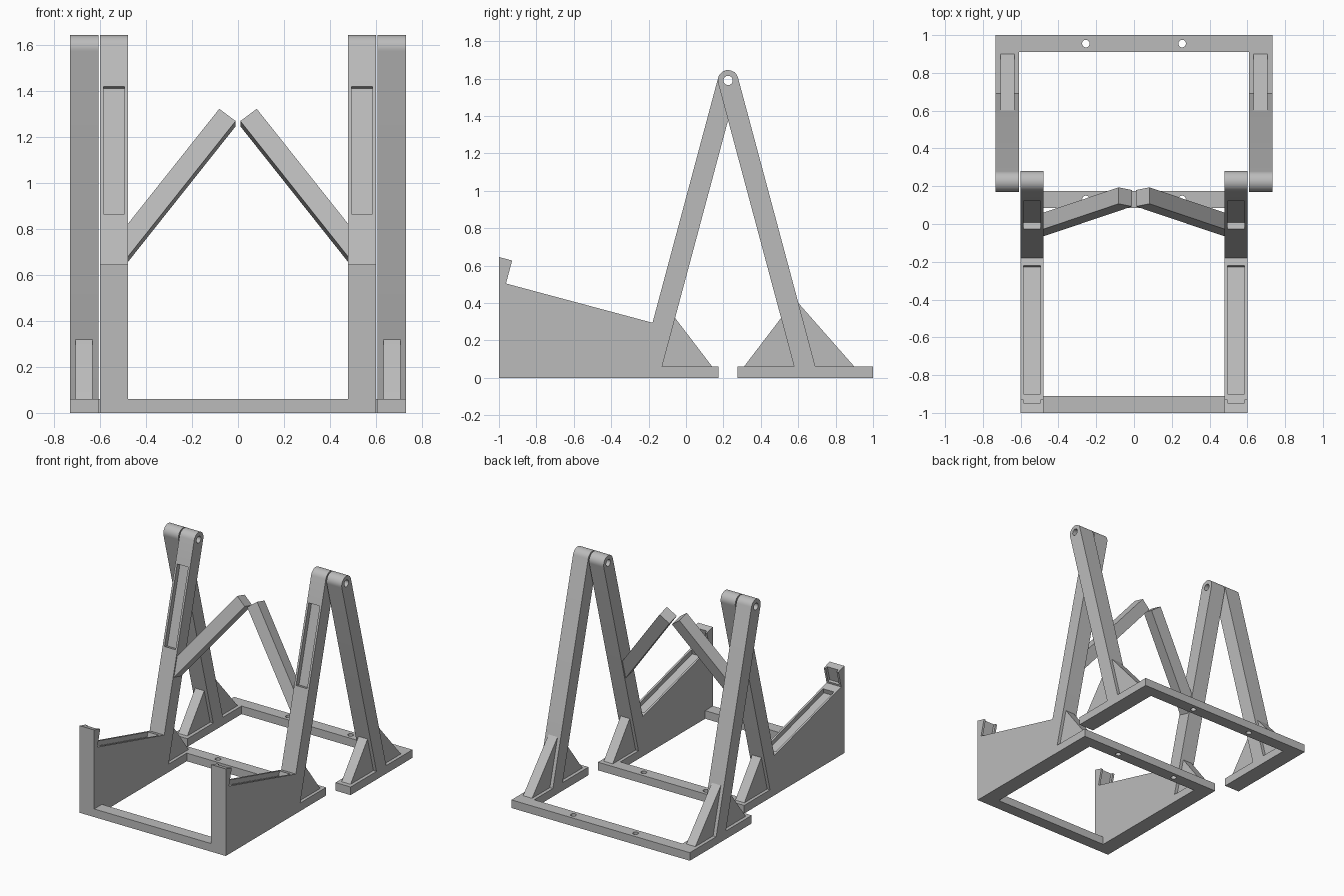
import bpy, bmesh, math
from mathutils import Matrix, Vector

cube = bpy.data.objects.get("Cube")
if cube:
    bpy.data.objects.remove(cube)

grey = bpy.data.materials.new("plain_grey")
grey.use_nodes = True
grey.diffuse_color = (0.5, 0.5, 0.5, 1)
grey.node_tree.nodes["Principled BSDF"].inputs["Base Color"].default_value = (0.5, 0.5, 0.5, 1)

LEAN = math.radians(15)
SIN, COS = math.sin(LEAN), math.cos(LEAN)
PIVOT_Y, PIVOT_Z, R = 0.225, 1.59, 0.055
BASE = 0.06


def leg_point(s, d):
    """Point at s along the front leg's axis and d across it."""
    return (PIVOT_Y + s * SIN + d * COS, PIVOT_Z + s * COS - d * SIN)


def finish(name, bm):
    bmesh.ops.recalc_face_normals(bm, faces=bm.faces)
    mesh = bpy.data.meshes.new(name)
    bm.to_mesh(mesh)
    bm.free()
    mesh.materials.append(grey)
    ob = bpy.data.objects.new(name, mesh)
    bpy.context.collection.objects.link(ob)
    return ob


def prism(name, outline, x0, x1):
    """Extrude a side outline (y, z) from x0 to x1."""
    bm = bmesh.new()
    face = bm.faces.new([bm.verts.new((x0, y, z)) for y, z in outline])
    ext = bmesh.ops.extrude_face_region(bm, geom=[face])["geom"]
    verts = [v for v in ext if isinstance(v, bmesh.types.BMVert)]
    bmesh.ops.translate(bm, verts=verts, vec=(x1 - x0, 0, 0))
    return finish(name, bm)


def block(name, x0, x1, y0, y1, z0, z1):
    return prism(name, [(y0, z0), (y1, z0), (y1, z1), (y0, z1)], x0, x1)


def cylinder(name, radius, length, matrix):
    bm = bmesh.new()
    bmesh.ops.create_cone(bm, cap_ends=True, segments=24, radius1=radius,
                          radius2=radius, depth=length, matrix=matrix)
    return finish(name, bm)


def cut(ob, cutters):
    """Subtract the cutters, bake the result and remove them."""
    for c in cutters:
        c.hide_render = True
        mod = ob.modifiers.new("cut", 'BOOLEAN')
        mod.operation, mod.solver, mod.object = 'DIFFERENCE', 'EXACT', c
    bpy.context.view_layer.update()
    deps = bpy.context.evaluated_depsgraph_get()
    mesh = bpy.data.meshes.new_from_object(ob.evaluated_get(deps))
    ob.modifiers.clear()
    ob.data = mesh
    for c in cutters:
        bpy.data.objects.remove(c)


def pocket(x, s0, s1, d0, d1):
    pts = [leg_point(s, d) for s, d in ((s0, d0), (s0, d1), (s1, d1), (s1, d0))]
    return prism("pocket_cutter", pts, x - 0.045, x + 0.045)


def pin_hole(x):
    m = Matrix.Translation((x, PIVOT_Y, PIVOT_Z)) @ Matrix.Rotation(math.pi / 2, 4, 'Y')
    return cylinder("pin_cutter", 0.025, 0.2, m)


def arc(start, steps=16):
    """Half circle round the pivot, turning towards the front."""
    return [(PIVOT_Y + R * math.cos(start + math.pi * i / steps),
             PIVOT_Z + R * math.sin(start + math.pi * i / steps)) for i in range(steps + 1)]


def leg_y(z, d, lean=1):
    """Where the leg edge d from the axis meets height z."""
    return PIVOT_Y + lean * ((z - PIVOT_Z) * SIN / COS + d / COS)


# Side outlines: base, leg with round head, and for the front the ramp and stop
RAMP = -1.356
front_outline = [(-1, 0), (0.175, 0), (0.175, BASE), (leg_y(BASE, R), BASE)]
front_outline += arc(-LEAN)
front_outline += [leg_point(RAMP, -R), leg_point(RAMP, -0.866), leg_point(-1.229, -0.866), (-1, 0.646)]

rear_outline = [(0.275, 0), (1, 0), (1, BASE), (leg_y(BASE, -R, -1), BASE)]
rear_outline += arc(LEAN)
rear_outline += [(leg_y(BASE, R, -1), BASE), (0.275, BASE)]

front_gusset = [(-0.14, 0.05), (0.14, 0.05), (0.14, BASE), (leg_y(0.32, R), 0.32), (-0.08, 0.32)]
rear_gusset = [(0.31, 0.05), (0.90, 0.05), (0.90, BASE), (leg_y(0.4, -R, -1), 0.4),
               (leg_y(0.32, R, -1), 0.32), (0.31, BASE)]

parts = []
for side, sx in (("left", 1), ("right", -1)):
    # Front support with pockets in leg, ramp and stop
    xf, xr = 0.54 * sx, 0.67 * sx
    front = prism(side + "_front_support", front_outline, xf - 0.06, xf + 0.06)
    cut(front, [pocket(xf, -0.765, -0.19, -0.09, -0.02),
                pocket(xf, RAMP - 0.035, RAMP + 0.04, -0.801, -0.097),
                pocket(xf, RAMP + 0.015, -1.15, -0.886, -0.84),
                pin_hole(xf)])

    # Rear support
    rear = prism(side + "_rear_support", rear_outline, xr - 0.062, xr + 0.062)
    cut(rear, [pin_hole(xr)])

    # Gussets bracing the legs
    parts += [front, rear,
              prism(side + "_front_gusset", front_gusset, xf - 0.037, xf + 0.037),
              prism(side + "_rear_gusset", rear_gusset, xr - 0.037, xr + 0.037)]

    # Diagonal arm lying in the plane of the front legs
    tilt, length = math.radians(52.5), 0.81
    axis = Vector((0, SIN, COS))
    across = Vector((0, COS, -SIN))
    along = Vector((sx * math.cos(tilt), 0, 0)) - axis * math.sin(tilt)
    up = Vector((sx * math.sin(tilt), 0, 0)) + axis * math.cos(tilt)
    tip = Vector((sx * 0.046, PIVOT_Y, PIVOT_Z)) - axis * 0.315
    m = Matrix((along * length, across * 0.09, up * 0.09)).transposed().to_4x4()
    m.translation = tip + along * length / 2
    bm = bmesh.new()
    bmesh.ops.create_cube(bm, size=1, matrix=m)
    parts.append(finish(side + "_diagonal_arm", bm))

# Cross bars of the two base frames, with screw holes
for name, half, y0, y1, holes in (("front_cross_bar", 0.48, -1, -0.91, False),
                                  ("middle_cross_bar", 0.48, 0.085, 0.175, True),
                                  ("rear_cross_bar", 0.608, 0.91, 1, True)):
    bar = block(name, -half, half, y0, y1, 0, BASE)
    if holes:
        cut(bar, [cylinder("screw_cutter", 0.02, 0.3, Matrix.Translation((x, (y0 + y1) / 2, 0.03)))
                  for x in (-0.255, 0.255)])
    parts.append(bar)

# Smooth the round heads and holes, keep edges sharp
bpy.ops.object.select_all(action='DESELECT')
for ob in parts:
    ob.select_set(True)
bpy.context.view_layer.objects.active = parts[0]
bpy.ops.object.shade_smooth_by_angle(angle=math.radians(30))
